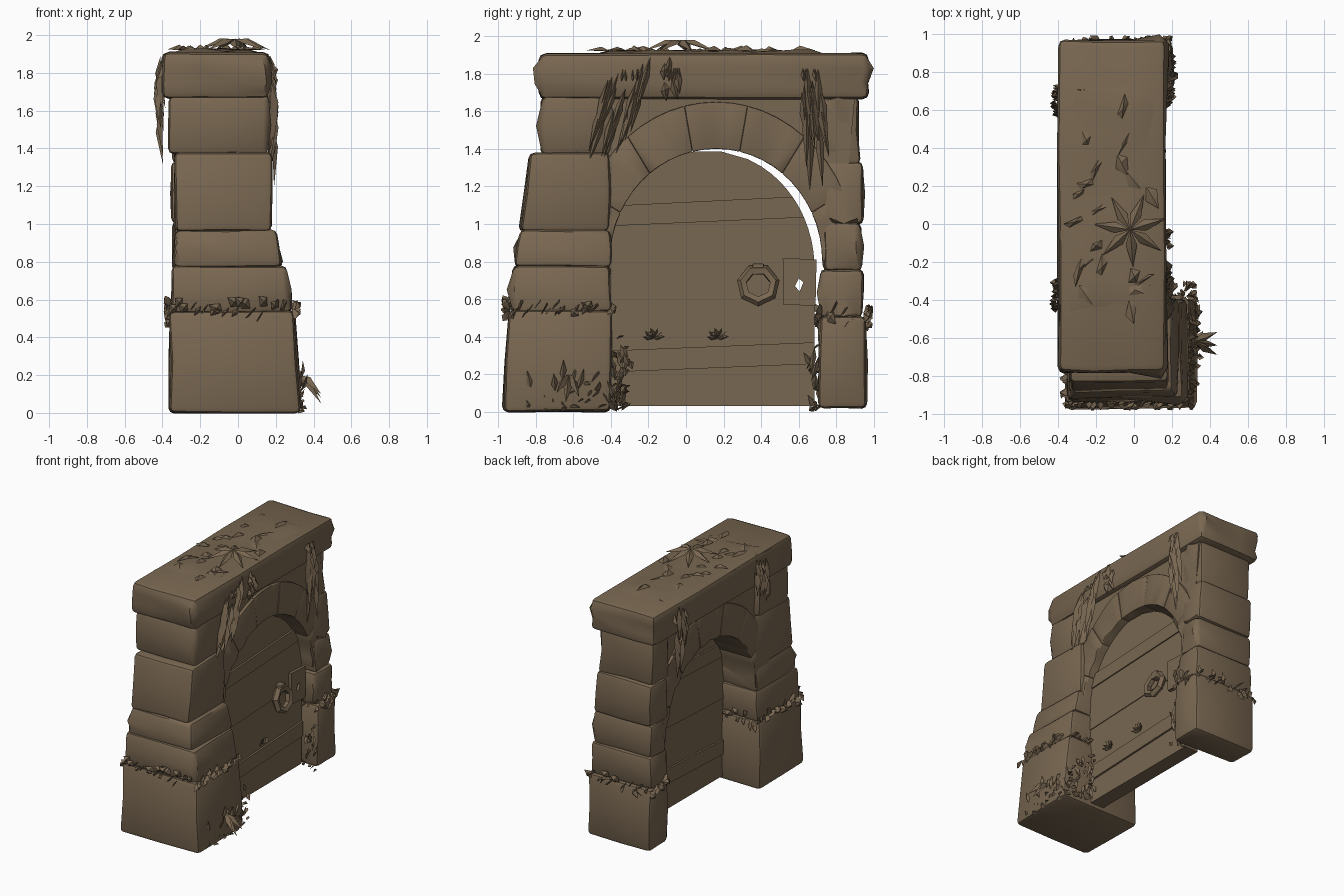
import bpy, bmesh, random
from math import sin, cos, pi, sqrt, radians
from mathutils import Vector

random.seed(7)
if "Cube" in bpy.data.objects:
    bpy.data.objects.remove(bpy.data.objects["Cube"])

mat = bpy.data.materials.new("weathered brown")
mat.use_nodes = True
BROWN = (0.19, 0.135, 0.082, 1)
mat.diffuse_color = BROWN
mat.node_tree.nodes["Principled BSDF"].inputs["Base Color"].default_value = BROWN
parts = []


def rnd(a):
    return random.uniform(-a, a)


def finish(name, bm):
    bmesh.ops.recalc_face_normals(bm, faces=bm.faces)
    mesh = bpy.data.meshes.new(name)
    bm.to_mesh(mesh)
    bm.free()
    mesh.materials.append(mat)
    ob = bpy.data.objects.new(name, mesh)
    bpy.context.collection.objects.link(ob)
    parts.append(ob)
    return ob


def soften(bm, width):
    edges = [e for e in bm.edges if len(e.link_faces) == 2 and e.calc_face_angle(0) > 0.9]
    bmesh.ops.bevel(bm, geom=edges, offset=width, segments=2, affect='EDGES', profile=0.5)


def stone(name, x, y, z, lean=(0, 0), cuts=1, bump=0.01, width=0.03):
    """Lumpy block; lean moves the top of the +x and -y faces."""
    bm = bmesh.new()
    bmesh.ops.create_cube(bm, size=1)
    bmesh.ops.subdivide_edges(bm, edges=bm.edges, cuts=cuts, use_grid_fill=True)
    for v in bm.verts:
        u, w, t = v.co + Vector((0.5, 0.5, 0.5))
        v.co = (x[0] + u * (x[1] - x[0]) + lean[0] * t * u + rnd(bump),
                y[0] + w * (y[1] - y[0]) + lean[1] * t * (1 - w) + rnd(bump),
                z[0] + t * (z[1] - z[0]) + rnd(bump * 0.4))
    soften(bm, width)
    return finish(name, bm)


def prism(name, outline, x0, x1, bump=0.0, width=0.0):
    """Extrude a (y, z) outline along x."""
    bm = bmesh.new()
    face = bm.faces.new([bm.verts.new((x0, y, z)) for y, z in outline])
    ext = bmesh.ops.extrude_face_region(bm, geom=[face])
    for v in ext["geom"]:
        if isinstance(v, bmesh.types.BMVert):
            v.co.x = x1
    for v in bm.verts:
        v.co.x += rnd(bump)
    bmesh.ops.recalc_face_normals(bm, faces=bm.faces)
    if width:
        soften(bm, width)
    bmesh.ops.triangulate(bm, faces=[f for f in bm.faces if len(f.verts) > 4])
    return finish(name, bm)


def arc(cy, cz, ry, rz, a0, a1, n):
    return [(cy + ry * cos(a0 + (a1 - a0) * i / n), cz + rz * sin(a0 + (a1 - a0) * i / n))
            for i in range(n + 1)]


def blade(bm, base, tip, side, out):
    """Folded leaf: base, two sides, raised ridge, tip."""
    base, tip, side, out = map(Vector, (base, tip, side, out))
    mid = base.lerp(tip, 0.4)
    b, l, r, m, t = [bm.verts.new(p) for p in (base, mid - side, mid + side, mid + out, tip)]
    for f in ((b, l, m), (b, m, r), (l, t, m), (m, t, r)):
        bm.faces.new(f)


# Front pillar: courses stacked and stepping inward
front_courses = [(-0.36, 0.335, -0.975, 0.00, 0.54, -0.035, 0.03),
                 (-0.345, 0.285, -0.935, 0.53, 0.78, -0.03, 0.02),
                 (-0.34, 0.235, -0.91, 0.77, 0.97, -0.04, 0.02),
                 (-0.335, 0.175, -0.89, 0.96, 1.38, 0.0, 0.06),
                 (-0.365, 0.16, -0.77, 1.37, 1.68, 0.0, 0.0)]
for i, (x0, x1, y0, z0, z1, lx, ly) in enumerate(front_courses):
    stone(f"front_pillar_course_{i + 1}", (x0, x1), (y0, -0.4), (z0, z1), (lx, ly))

# Back pillar, tapering upward
back_courses = [(0.21, 0.71, 0.965, 0.02, 0.51), (0.185, 0.72, 0.945, 0.50, 0.76),
                (0.17, 0.735, 0.935, 0.75, 1.01), (0.155, 0.73, 0.945, 1.0, 1.33),
                (0.13, 0.7, 0.925, 1.32, 1.68)]
for i, (x1, y0, y1, z0, z1) in enumerate(back_courses):
    stone(f"back_pillar_course_{i + 1}", (-0.35, x1), (y0, y1), (z0, z1), (-0.01, 0))

# Lintel
stone("lintel", (-0.4, 0.165), (-0.78, 0.97), (1.665, 1.91), cuts=2, bump=0.007, width=0.035)

# Wall between arch and lintel
prism("spandrel_wall", arc(0.16, 0.8, 0.66, 0.68, 0, pi, 20) + [(-0.7, 1.68), (0.9, 1.68)], -0.315, 0.128)

# Arch stones
COUNT = 7
for i in range(COUNT):
    a0, a1 = pi * i / COUNT, pi * (i + 1) / COUNT
    ring = arc(0.16, 0.8, 0.565, 0.6, a0, a1, 4) + arc(0.16, 0.8, 0.755, 0.85, a1, a0, 4)
    prism(f"arch_stone_{i + 1}", ring, -0.33, 0.148, 0.006, 0.006)


# Door planks, clipped to the arched top
def door_edge(z, left):
    s = sqrt(max(0, 1 - (max(z - 0.76, 0) / 0.63) ** 2))
    return 0.12 + (-0.66 if left else 0.565) * s


DOOR_BACK, DOOR_FRONT = -0.04, 0.08
levels = [0.03, 0.23, 0.345, 0.67, 1.01, 1.12, 1.385]
planks = []
for i, (z0, z1) in enumerate(zip(levels, levels[1:])):
    rows = [z0 + (z1 - z0) * k / 6 for k in range(7)]
    tilt = [0.025 if 0.1 < z < 1.3 else 0 for z in (z0, z1)]
    slope = [tilt[0] + (tilt[1] - tilt[0]) * k / 6 for k in range(7)]
    right = [(door_edge(z + d, False), z + d) for z, d in zip(rows, slope)]
    left = [(door_edge(z - d, True), z - d) for z, d in zip(rows, slope)]
    raised = (0.0, 0.015, 0.0, 0.006, 0.015, 0.0)[i]
    planks.append(prism(f"door_plank_{i + 1}", right + left[::-1], DOOR_BACK - raised, DOOR_FRONT + raised))

# Lock plate with a diamond keyhole cut through the door
plate = prism("lock_plate", [(0.52, 0.57), (0.69, 0.565), (0.695, 0.81), (0.515, 0.82)], 0.0, 0.11)
cutter = prism("keyhole_cutter", [(0.58, 0.67), (0.605, 0.64), (0.625, 0.69), (0.6, 0.71)], -0.3, 0.3)
cutter.hide_render = True
for ob in (plate, planks[2], planks[3]):
    mod = ob.modifiers.new("keyhole", 'BOOLEAN')
    mod.operation, mod.object, mod.solver = 'DIFFERENCE', cutter, 'EXACT'
    bpy.context.view_layer.objects.active = ob
    bpy.ops.object.modifier_apply(modifier="keyhole")
parts.remove(cutter)
bpy.data.objects.remove(cutter)

# Ring handle with its boss
bpy.ops.mesh.primitive_torus_add(major_segments=7, minor_segments=5, major_radius=0.088,
                                 minor_radius=0.028, location=(0.125, 0.385, 0.675),
                                 rotation=(0, radians(80), 0))
handle = bpy.context.object
handle.name = "ring_handle"
handle.data.materials.append(mat)
parts.append(handle)
stone("handle_boss", (0.06, 0.13), (0.355, 0.415), (0.73, 0.79), bump=0.003, width=0.008)


# Leafy bands around both pillars
def leafy_band(name, x0, x1, y0, y1, z):
    bm = bmesh.new()
    corners = [(x0, y0), (x1, y0), (x1, y1), (x0, y1)]
    for i in range(4):
        a, b = Vector(corners[i]), Vector(corners[(i + 1) % 4])
        run = (b - a).normalized()
        out = Vector((run.y, -run.x, 0))
        along = Vector((run.x, run.y, 0))
        for k in range(int((b - a).length / 0.03)):
            p = a + run * (k * 0.03)
            base = Vector((p.x, p.y, z + rnd(0.025))) - out * 0.01
            tip = base + out * random.uniform(0.01, 0.05) + along * rnd(0.07) + Vector((0, 0, rnd(0.07)))
            blade(bm, base, tip, along * 0.018 + Vector((0, 0, 0.025)), out * 0.03)
    finish(name, bm)


leafy_band("front_pillar_leaves", -0.355, 0.295, -0.945, -0.41, 0.545)
leafy_band("back_pillar_leaves", -0.355, 0.195, 0.72, 0.955, 0.51)


# Hanging vines on both faces; lean drags the tips along y
def vine(name, face, sign, y, spread, lean, drop, count):
    bm = bmesh.new()
    for k in range(count):
        t = random.random() * 0.6
        base = Vector((face + sign * random.uniform(0, 0.015), y + rnd(spread) + lean * t, 1.9 - drop * t))
        length = random.uniform(0.35, 0.55)
        tip = base + Vector((sign * rnd(0.02), rnd(0.03) + lean * length, -length * drop))
        blade(bm, base, tip, (0, 0.022, 0.01), (sign * 0.03, 0, 0))
    # Leaves folding over the lintel edge
    for k in range(5):
        yy = y + rnd(spread)
        blade(bm, (face - sign * 0.14, yy, 1.915), (face + sign * 0.03, yy + rnd(0.05), 1.76),
              (0, 0.035, 0), (sign * 0.05, 0, 0.05))
    finish(name, bm)


vine("front_vine_left_face", 0.165, 1, -0.28, 0.1, -0.16, 0.58, 22)
vine("middle_vine_left_face", 0.165, 1, -0.08, 0.05, 0.0, 0.25, 6)
vine("back_vine_left_face", 0.165, 1, 0.64, 0.06, 0.05, 0.65, 16)
vine("front_vine_right_face", -0.4, -1, -0.36, 0.08, -0.03, 0.5, 12)
vine("back_vine_right_face", -0.4, -1, 0.65, 0.08, -0.02, 0.55, 14)

# Creeping growth on the lintel: uneven mat, broad leaves and a peak
bm = bmesh.new()
bmesh.ops.create_grid(bm, x_segments=5, y_segments=12, size=0.5)
for v in bm.verts:
    edge = abs(v.co.x) > 0.49 or abs(v.co.y) > 0.49
    v.co = (-0.118 + v.co.x * 0.53 + rnd(0.012), 0.14 + v.co.y * 1.28 + rnd(0.025),
            1.895 if edge else 1.922 + rnd(0.01))
finish("lintel_moss_mat", bm)
bm = bmesh.new()
for k in range(20):
    base = Vector((random.uniform(-0.3, 0.08), random.uniform(-0.45, 0.7), 1.92))
    tip = base + Vector((rnd(0.12), rnd(0.16), 0.005))
    blade(bm, base, tip, (0.03, 0.03, 0), (0, 0, random.uniform(0.012, 0.03)))
for k in range(7):
    a = 2 * pi * k / 7 + 0.3
    d = Vector((cos(a), sin(a), 0))
    blade(bm, Vector((-0.02, -0.03, 1.98)), Vector((-0.02, -0.03, 1.92)) + d * 0.2,
          Vector((-d.y, d.x, 0)) * 0.03, (0, 0, 0.025))
finish("lintel_creeper", bm)


# Undergrowth at the foot of the pillars
def undergrowth(name, x, y, height, count):
    bm = bmesh.new()
    for k in range(count):
        z = height * random.random() ** 1.5
        base = Vector((random.uniform(*x), random.uniform(*y), z))
        tip = base + Vector((random.uniform(0, 0.05), rnd(0.06), random.uniform(-z * 0.5, 0.12)))
        blade(bm, base, tip, (0, 0.018, 0.008), (0.02, 0, 0.01))
    finish(name, bm)


undergrowth("front_pillar_undergrowth", (0.3, 0.33), (-0.85, -0.42), 0.25, 30)
undergrowth("inner_corner_undergrowth", (0.09, 0.3), (-0.4, -0.3), 0.4, 40)
undergrowth("back_pillar_undergrowth", (0.08, 0.2), (0.67, 0.71), 0.36, 18)

# Small sprigs on the door and a long leaf cluster on the pillar
bm = bmesh.new()
for y in (-0.17, 0.17):
    for k in range(6):
        a = pi * k / 5
        blade(bm, (DOOR_FRONT, y, 0.39), (DOOR_FRONT + 0.04, y + 0.06 * cos(a), 0.4 + 0.05 * sin(a)),
              (0, 0.012, 0.012), (0.02, 0, 0))
for dy in (-0.07, -0.02, 0.05):
    blade(bm, (0.31, -0.62, 0.2), (0.44, -0.62 + dy, 0.03 + abs(dy)), (0, 0.025, 0), (0.02, 0, 0.03))
finish("door_and_pillar_sprigs", bm)

# Smooth shading with sharp edges kept
bpy.ops.object.select_all(action='DESELECT')
for ob in parts:
    ob.select_set(True)
bpy.context.view_layer.objects.active = parts[0]
bpy.ops.object.shade_smooth_by_angle(angle=radians(40))
